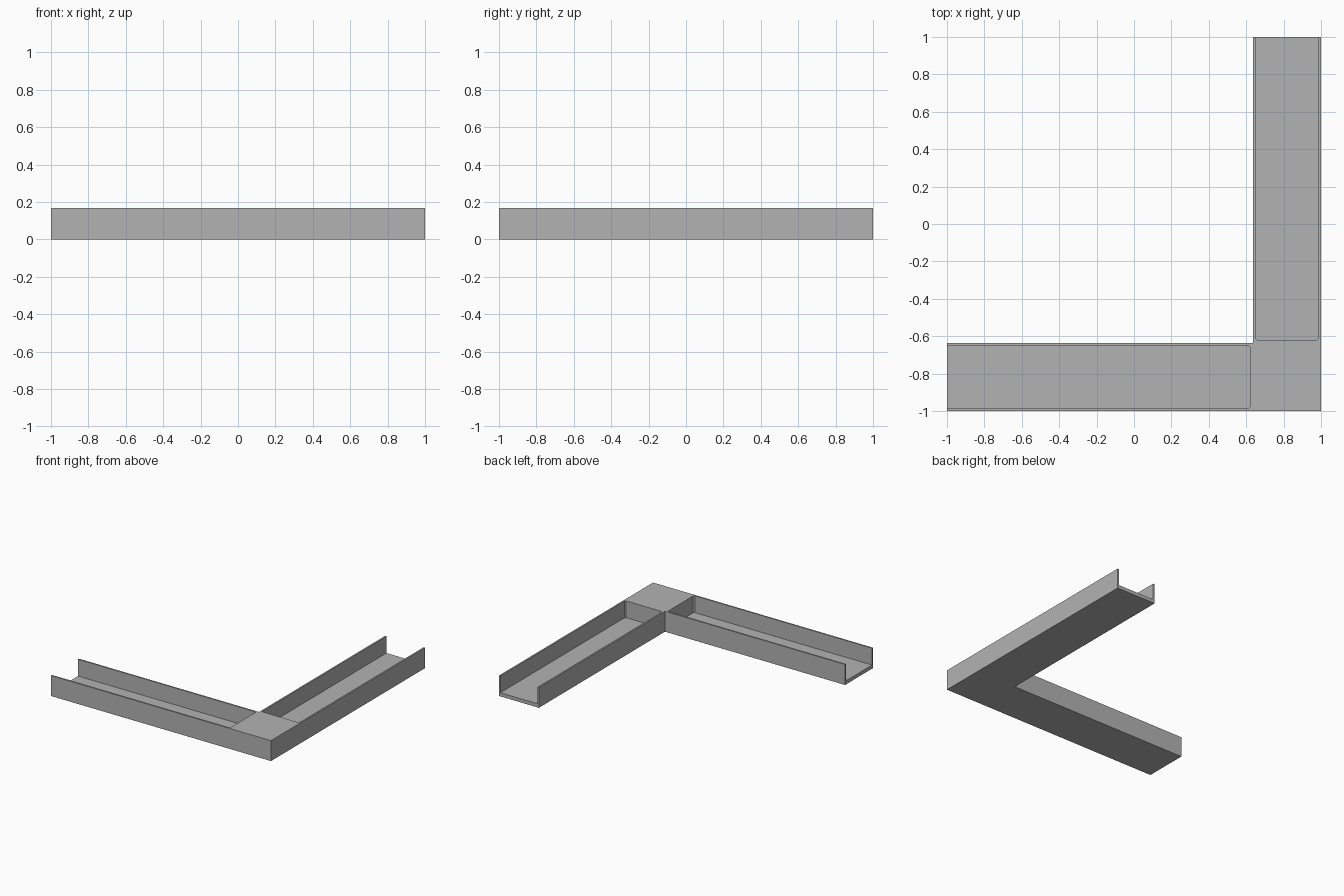
import bpy, bmesh

cube = bpy.data.objects.get("Cube")
if cube:
    bpy.data.objects.remove(cube, do_unlink=True)

HEIGHT = 0.168
FLOOR = 0.03      # floor thickness
WALL = 0.013      # side wall thickness
INNER = 0.637     # inner side of each arm
STOP = 0.62       # where each channel meets the solid corner
ROUND = 0.009     # rounding of the channel corners

grey = bpy.data.materials.new("plain grey")
grey.use_nodes = True
colour = (0.45, 0.45, 0.45, 1)
grey.diffuse_color = colour
grey.node_tree.nodes["Principled BSDF"].inputs["Base Color"].default_value = colour


def prism(name, outline, z0, z1):
    """Extrude a flat outline from z0 up to z1."""
    bm = bmesh.new()
    base = bm.faces.new([bm.verts.new((x, y, z0)) for x, y in outline])
    top = bmesh.ops.extrude_face_region(bm, geom=[base])["geom"]
    bmesh.ops.translate(bm, vec=(0, 0, z1 - z0),
                        verts=[v for v in top if isinstance(v, bmesh.types.BMVert)])
    bmesh.ops.recalc_face_normals(bm, faces=bm.faces)
    mesh = bpy.data.meshes.new(name)
    bm.to_mesh(mesh)
    bm.free()
    mesh.materials.append(grey)
    obj = bpy.data.objects.new(name, mesh)
    bpy.context.collection.objects.link(obj)
    return obj


# Solid L-shaped body
body = prism("corner_channel",
             [(-1, -1), (1, -1), (1, 1), (INNER, 1), (INNER, -INNER), (-1, -INNER)],
             0, HEIGHT)

# Channel outline along the front arm, open at the far end
low, high = -1 + WALL, -INNER - WALL
front_channel = [(-1.1, low), (STOP - ROUND, low), (STOP, low + ROUND),
                 (STOP, high - ROUND), (STOP - ROUND, high), (-1.1, high)]
# The side arm mirrors the front arm across the diagonal
side_channel = [(-y, -x) for x, y in front_channel]

# Cut both channels out of the body
for name, outline in (("front_cutter", front_channel), ("side_cutter", side_channel)):
    cutter = prism(name, outline, FLOOR, HEIGHT + 0.1)
    cutter.hide_render = True
    cut = body.modifiers.new(name, "BOOLEAN")
    cut.operation = "DIFFERENCE"
    cut.solver = "EXACT"
    cut.object = cutter
    bpy.context.view_layer.objects.active = body
    bpy.ops.object.modifier_apply(modifier=cut.name)
    bpy.data.objects.remove(cutter, do_unlink=True)
